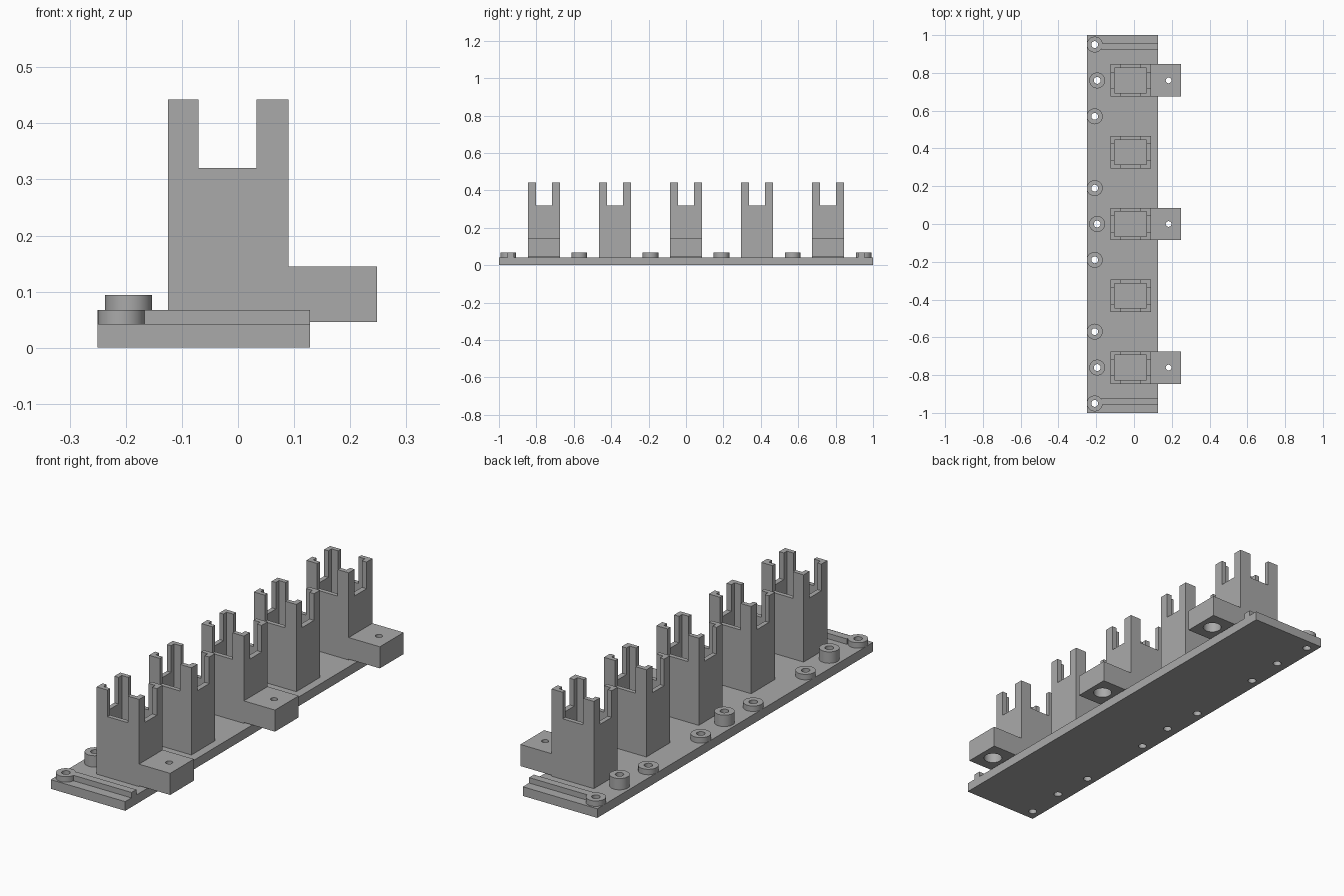
import bpy
import math

cube = bpy.data.objects.get("Cube")
if cube:
    bpy.data.objects.remove(cube, do_unlink=True)

grey = bpy.data.materials.new("plain grey")
grey.use_nodes = True
COLOUR = (0.4, 0.4, 0.4, 1)
grey.diffuse_color = COLOUR
grey.node_tree.nodes["Principled BSDF"].inputs["Base Color"].default_value = COLOUR


def finish(name):
    ob = bpy.context.object
    ob.name = name
    ob.data.materials.append(grey)
    bpy.ops.object.transform_apply(location=True, rotation=True, scale=True)
    return ob


def box(name, x, y, z):
    """Box from three (low, high) ranges."""
    bpy.ops.mesh.primitive_cube_add(size=1, location=[sum(r) / 2 for r in (x, y, z)])
    bpy.context.object.scale = [r[1] - r[0] for r in (x, y, z)]
    return finish(name)


def rod(name, x, y, z, radius):
    """Upright cylinder spanning a z range."""
    bpy.ops.mesh.primitive_cylinder_add(vertices=48, radius=radius,
                                        depth=z[1] - z[0], location=(x, y, sum(z) / 2))
    return finish(name)


def cut(ob, cutter):
    """Subtract a cutter and throw it away."""
    mod = ob.modifiers.new("cut", 'BOOLEAN')
    mod.operation = 'DIFFERENCE'
    mod.solver = 'EXACT'
    mod.object = cutter
    bpy.ops.object.select_all(action='DESELECT')
    ob.select_set(True)
    bpy.context.view_layer.objects.active = ob
    bpy.ops.object.modifier_apply(modifier=mod.name)
    bpy.data.objects.remove(cutter, do_unlink=True)


def smooth(ob):
    bpy.ops.object.select_all(action='DESELECT')
    ob.select_set(True)
    bpy.context.view_layer.objects.active = ob
    bpy.ops.object.shade_smooth_by_angle(angle=math.radians(30))


BASE_TOP = 0.042
HOLE = 0.018
SPACING = 0.38

# Base plate
plate = box("base_plate", (-0.25, 0.128), (-1, 1), (0, BASE_TOP))

# Screw bosses along the left edge, with holes through the plate
bosses = [(-0.208, s * y, 0.067) for y in (0.95, 0.57, 0.19) for s in (-1, 1)]
bosses += [(-0.195, 2 * SPACING * i, 0.094) for i in (-1, 0, 1)]
for x, y, top in bosses:
    boss = rod("screw_boss", x, y, (BASE_TOP, top), 0.042)
    for part in (boss, plate):
        cut(part, rod("hole_cutter", x, y, (-0.1, 0.2), HOLE))
    smooth(boss)
smooth(plate)

# Low ribs at both ends of the plate
for side in (-1, 1):
    y = sorted((side * 0.92, side * 0.955))
    box("end_rib", (-0.172, 0.128), y, (BASE_TOP, 0.067))

# Hollow towers with notched walls that leave four corner posts
for i in range(-2, 3):
    y = i * SPACING
    tower = box("tower", (-0.125, 0.09), (y - 0.086, y + 0.086), (BASE_TOP, 0.442))
    cut(tower, box("pocket", (-0.104, 0.066), (y - 0.066, y + 0.066), (0.2, 0.6)))
    cut(tower, box("notch_a", (-0.07, 0.033), (y - 0.2, y + 0.2), (0.32, 0.6)))
    cut(tower, box("notch_b", (-0.3, 0.3), (y - 0.043, y + 0.043), (0.32, 0.6)))

    # Mounting arm with a screw hole and a wide bore below
    if i % 2 == 0:
        arm = box("mounting_arm", (0.09, 0.248), (y - 0.086, y + 0.086), (0.046, 0.145))
        cut(arm, rod("hole_cutter", 0.183, y, (-0.1, 0.3), 0.015))
        cut(arm, rod("bore_cutter", 0.183, y, (-0.1, 0.11), 0.04))
        smooth(arm)
